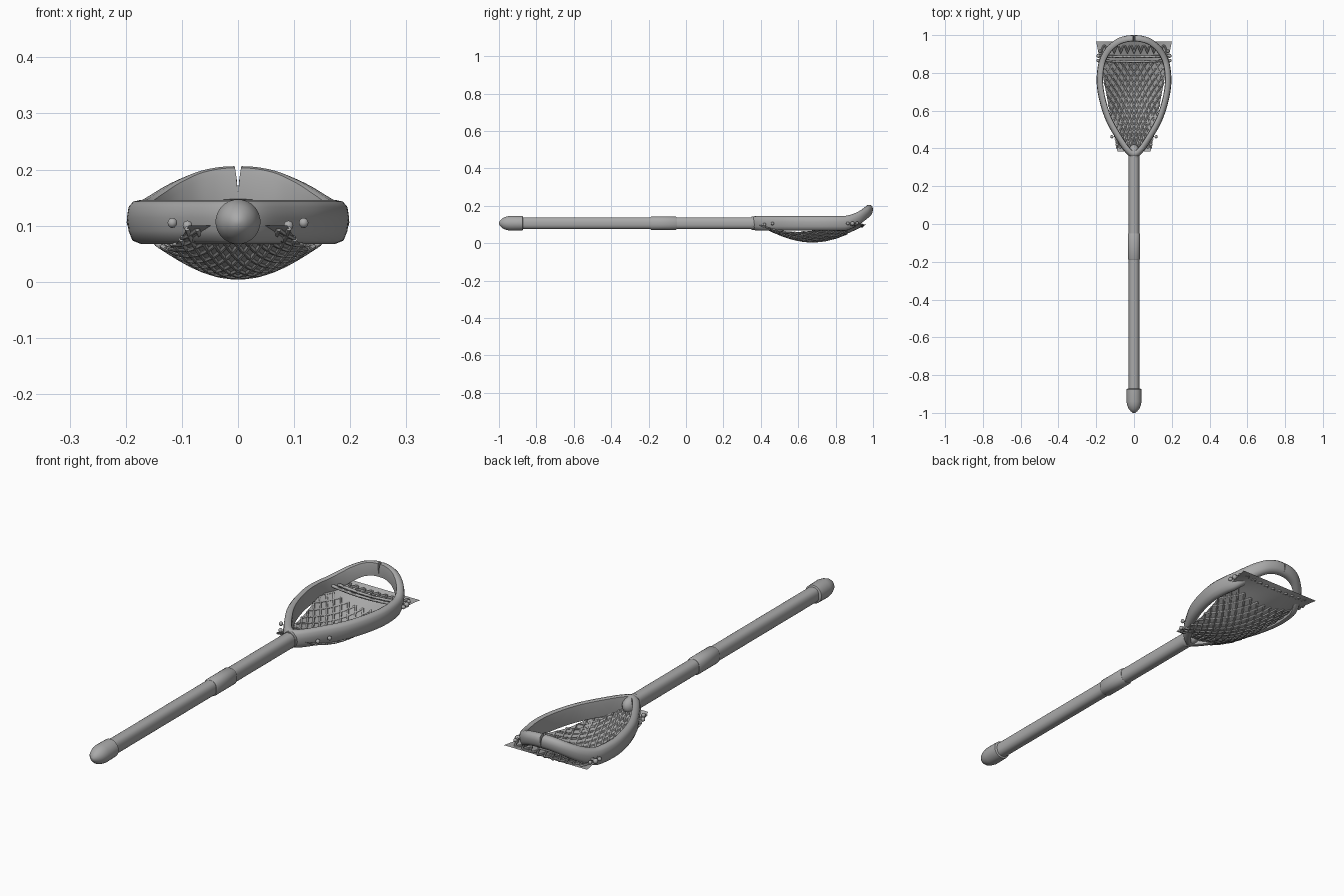
import bpy, bmesh, math
from mathutils import Vector
from mathutils.geometry import interpolate_bezier

if "Cube" in bpy.data.objects:
    bpy.data.objects.remove(bpy.data.objects["Cube"])

grey = bpy.data.materials.new("plain grey")
grey.use_nodes = True
COLOUR = (0.4, 0.4, 0.4, 1)
grey.diffuse_color = COLOUR
grey.node_tree.nodes["Principled BSDF"].inputs["Base Color"].default_value = COLOUR
AXIS_Z = 0.107


def smooth(ob, angle=40):
    bpy.ops.object.select_all(action="DESELECT")
    ob.select_set(True)
    bpy.context.view_layer.objects.active = ob
    bpy.ops.object.shade_smooth_by_angle(angle=math.radians(angle))


def finish(name, bm, angle=40):
    bmesh.ops.recalc_face_normals(bm, faces=bm.faces)
    me = bpy.data.meshes.new(name)
    bm.to_mesh(me)
    bm.free()
    ob = bpy.data.objects.new(name, me)
    bpy.context.collection.objects.link(ob)
    me.materials.append(grey)
    smooth(ob, angle)
    return ob


def loft(bm, rings, caps=True):
    loops = [[bm.verts.new(p) for p in ring] for ring in rings]
    n = len(loops[0])
    for a, b in zip(loops, loops[1:]):
        for i in range(n):
            bm.faces.new((a[i], a[(i + 1) % n], b[(i + 1) % n], b[i]))
    if caps:
        bm.faces.new(loops[0])
        bm.faces.new(loops[-1])


def rod(name, profile, power=1.0, sides=24):
    """Solid along y; profile holds (y, half width, half height)."""
    def side(v):
        return math.copysign(abs(v) ** power, v)
    rings = []
    for y, rx, rz in profile:
        angles = [math.tau * (i + 0.5) / sides for i in range(sides)]
        rings.append([(rx * side(math.cos(a)), y, AXIS_Z + rz * side(math.sin(a)))
                      for a in angles])
    bm = bmesh.new()
    loft(bm, rings)
    return finish(name, bm)


# Handle, centre sleeve, end cap and throat plug
rod("shaft", [(-0.9, 0.028, 0.032), (0.375, 0.028, 0.032)], 0.8)
rod("grip_sleeve", [(-0.19, 0.030, 0.033), (-0.185, 0.033, 0.036),
                    (-0.055, 0.033, 0.036), (-0.05, 0.030, 0.033)], 0.85)
rod("end_cap", [(-0.872, 0.034, 0.034), (-0.875, 0.039, 0.039), (-0.94, 0.040, 0.040),
                (-0.96, 0.036, 0.036), (-0.978, 0.029, 0.029), (-0.991, 0.018, 0.018),
                (-1.0, 0.006, 0.006)])
rod("throat_plug", [(0.35, 0.030, 0.036), (0.385, 0.030, 0.036), (0.405, 0.024, 0.030),
                    (0.418, 0.013, 0.017), (0.422, 0.003, 0.004)])


# Teardrop rim: one half swept along its outline, then mirrored
def spline(points, steps=6):
    pts = [Vector(p).to_3d() for p in points]
    out = []
    for i in range(len(pts) - 1):
        before = pts[i - 1] if i else pts[1] * 1 - Vector((2 * pts[1].x, 0, 0))
        after = pts[i + 2] if i + 2 < len(pts) else Vector((-pts[i].x, pts[i].y, 0))
        h1 = pts[i] + (pts[i + 1] - before) / 6
        h2 = pts[i + 1] - (after - pts[i]) / 6
        out += interpolate_bezier(pts[i], h1, h2, pts[i + 1], steps + 1)[:-1]
    return out + [pts[-1]]


outline = spline([(0, 0.35), (0.045, 0.378), (0.098, 0.455), (0.15, 0.55), (0.185, 0.66),
                  (0.198, 0.76), (0.186, 0.86), (0.15, 0.93), (0.1, 0.975),
                  (0.05, 0.995), (0, 1.0)])
# Section as (depth inward, height fraction)
section = [(0.026, 0), (0.01, 0.08), (0.003, 0.3), (0, 0.6), (0.003, 0.84), (0.011, 0.96),
           (0.024, 1), (0.032, 0.95), (0.034, 0.75), (0.034, 0.25), (0.033, 0.04)]
rings = []
for i, p in enumerate(outline):
    first, last = i == 0, i == len(outline) - 1
    t = outline[min(i + 1, len(outline) - 1)] - outline[max(i - 1, 0)]
    inward = Vector((-t.y, t.x, 0)).normalized()
    if first or last:
        inward = Vector((0, 1 if first else -1, 0))
    lift = max(0, (p.y - 0.85) / 0.15) ** 1.7
    low, high = 0.067 + 0.078 * lift, 0.146 + 0.06 * lift
    ring = []
    for d, h in section:
        q = p + inward * d
        q.x = 0.006 * h * h if last else max(q.x, 0)
        q.z = low + (high - low) * h
        ring.append(q)
    rings.append(ring)
bm = bmesh.new()
loft(bm, rings)
rim = finish("head_rim", bm, 50)
rim.modifiers.new("Mirror", "MIRROR").use_mirror_merge = False

# Net pocket: a sagging tapered sheet
Y0, Y1 = 0.385, 0.965


def pocket(u, y):
    x = u * (0.088 + 0.112 * (y - Y0) / (Y1 - Y0))
    across = max(0, math.cos(math.pi / 2 * x / 0.2)) ** 1.2
    sag = max(0, math.sin(math.pi * (y - Y0) / (Y1 - Y0))) * across
    return Vector((x, y, 0.1 - 0.092 * sag))


bm = bmesh.new()
NU, NV = 20, 28
grid = [[bm.verts.new(pocket(2 * i / NU - 1, Y0 + (Y1 - Y0) * j / NV))
         for i in range(NU + 1)] for j in range(NV + 1)]
for a, b in zip(grid, grid[1:]):
    for i in range(NU):
        bm.faces.new((a[i], a[i + 1], b[i + 1], b[i]))
finish("pocket_sheet", bm)


# Cords
def cords(name, paths, radius):
    cu = bpy.data.curves.new(name, "CURVE")
    cu.dimensions = "3D"
    cu.bevel_depth = radius
    cu.bevel_resolution = 1
    cu.use_fill_caps = True
    for path in paths:
        s = cu.splines.new("POLY")
        s.points.add(len(path) - 1)
        for point, co in zip(s.points, path):
            point.co = (*co, 1)
    ob = bpy.data.objects.new(name, cu)
    bpy.context.collection.objects.link(ob)
    cu.materials.append(grey)
    bpy.ops.object.select_all(action="DESELECT")
    ob.select_set(True)
    bpy.context.view_layer.objects.active = ob
    bpy.ops.object.convert(target="MESH")
    smooth(bpy.context.object, 60)


strands = []
for direction in (-1, 1):
    for k in range(-13, 14):
        path = []
        for j in range(61):
            v = j / 60
            u = 0.2 * k + direction * 1.6 * (v - 0.5)
            if abs(u) <= 1:
                path.append(pocket(u, 0.4 + 0.46 * v))
        if len(path) > 2:
            strands.append(path)
cords("net_strands", strands, 0.0045)


def cross_cord(y, bow, z, half=0.185, waves=0, height=0):
    path = []
    for i in range(81):
        u = i / 40 - 1
        wave = height * abs(math.sin(math.pi * waves * u / 2))
        path.append(Vector((half * u, y + bow * u * u + wave, z - 0.012 * (1 - u * u))))
    return path


cords("shooting_cords", [cross_cord(0.86, 0.006, 0.112), cross_cord(0.885, 0.006, 0.112)], 0.0065)
cords("top_lacing", [cross_cord(0.905, 0, 0.102, 0.175, 10, 0.04)], 0.005)

# Knots where the lacing passes through the rim
bm = bmesh.new()
for s in (-1, 1):
    for x, y, z, r in ((0.19, 0.865, 0.106, 0.009), (0.188, 0.89, 0.106, 0.011),
                       (0.18, 0.915, 0.108, 0.008), (0.09, 0.42, 0.1, 0.009),
                       (0.117, 0.462, 0.105, 0.009)):
        made = bmesh.ops.create_uvsphere(bm, u_segments=10, v_segments=6, radius=r)
        bmesh.ops.translate(bm, verts=made["verts"], vec=(s * x, y, z))
finish("lacing_knots", bm, 60)
